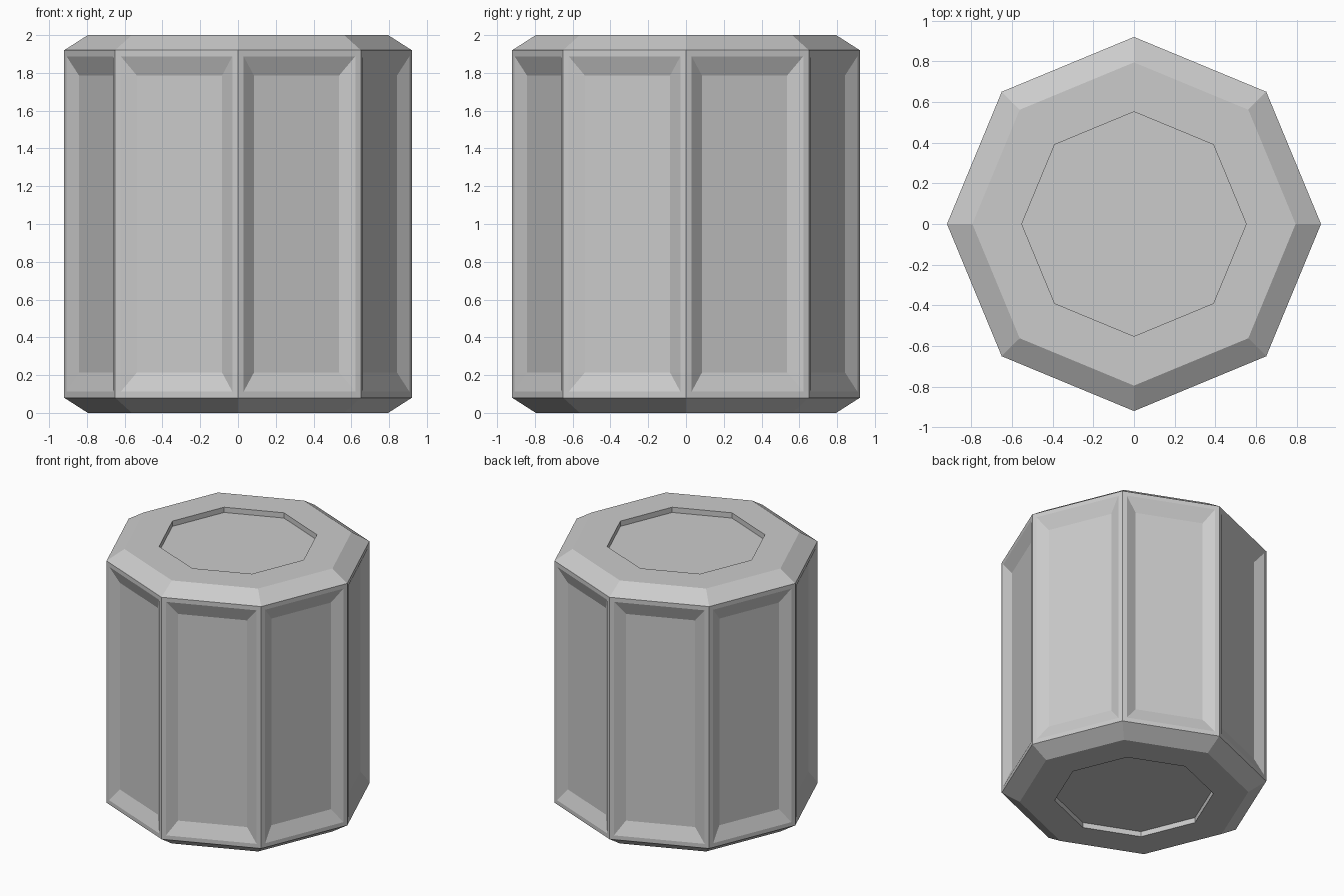
import bpy, bmesh
from math import cos, sin, pi
from mathutils import Vector

if "Cube" in bpy.data.objects:
    bpy.data.objects.remove(bpy.data.objects["Cube"])

SIDES = 8
# profile (radius, height): bottom recess, bevelled rims, tall wall, top recess
PROFILE = [(0.552, 0.04), (0.552, 0), (0.795, 0), (0.92, 0.08),
           (0.92, 1.92), (0.795, 2), (0.552, 2), (0.552, 1.96)]
RIM = 0.035                                   # flat border around each panel
SLOPE_W, SLOPE_H, DEPTH = 0.079, 0.105, 0.04  # sloped panel edges

bm = bmesh.new()
rings = [[bm.verts.new((r * cos(2 * pi * i / SIDES), r * sin(2 * pi * i / SIDES), z))
          for i in range(SIDES)] for r, z in PROFILE]

# octagonal body with recessed end caps
walls = []
for k, (a, b) in enumerate(zip(rings, rings[1:])):
    for i in range(SIDES):
        j = (i + 1) % SIDES
        f = bm.faces.new((a[i], a[j], b[j], b[i]))
        if k == 3:
            walls.append(f)
bm.faces.new(list(reversed(rings[0])))
bm.faces.new(rings[-1])
bm.normal_update()


def shrink(face, dw, dh, depth):
    """Inset a wall face by separate width and height amounts and sink it."""
    n = face.normal.copy()
    c = face.calc_center_median()
    t = Vector((-n.y, n.x, 0)).normalized()
    bmesh.ops.inset_individual(bm, faces=[face], thickness=0.01, depth=0)
    for v in face.verts:
        d = v.co - c
        w, h = d.dot(t), d.z
        w += (0.01 - dw) * (1 if w > 0 else -1)
        h += (0.01 - dh) * (1 if h > 0 else -1)
        v.co = c + t * w + Vector((0, 0, h)) - n * depth
    bm.normal_update()


# sunken side panels
for f in walls:
    shrink(f, RIM, RIM, 0)
    shrink(f, SLOPE_W, SLOPE_H, DEPTH)

bmesh.ops.recalc_face_normals(bm, faces=bm.faces)
mesh = bpy.data.meshes.new("octagonal_barrel")
bm.to_mesh(mesh)
bm.free()
bpy.context.collection.objects.link(bpy.data.objects.new("octagonal_barrel", mesh))
